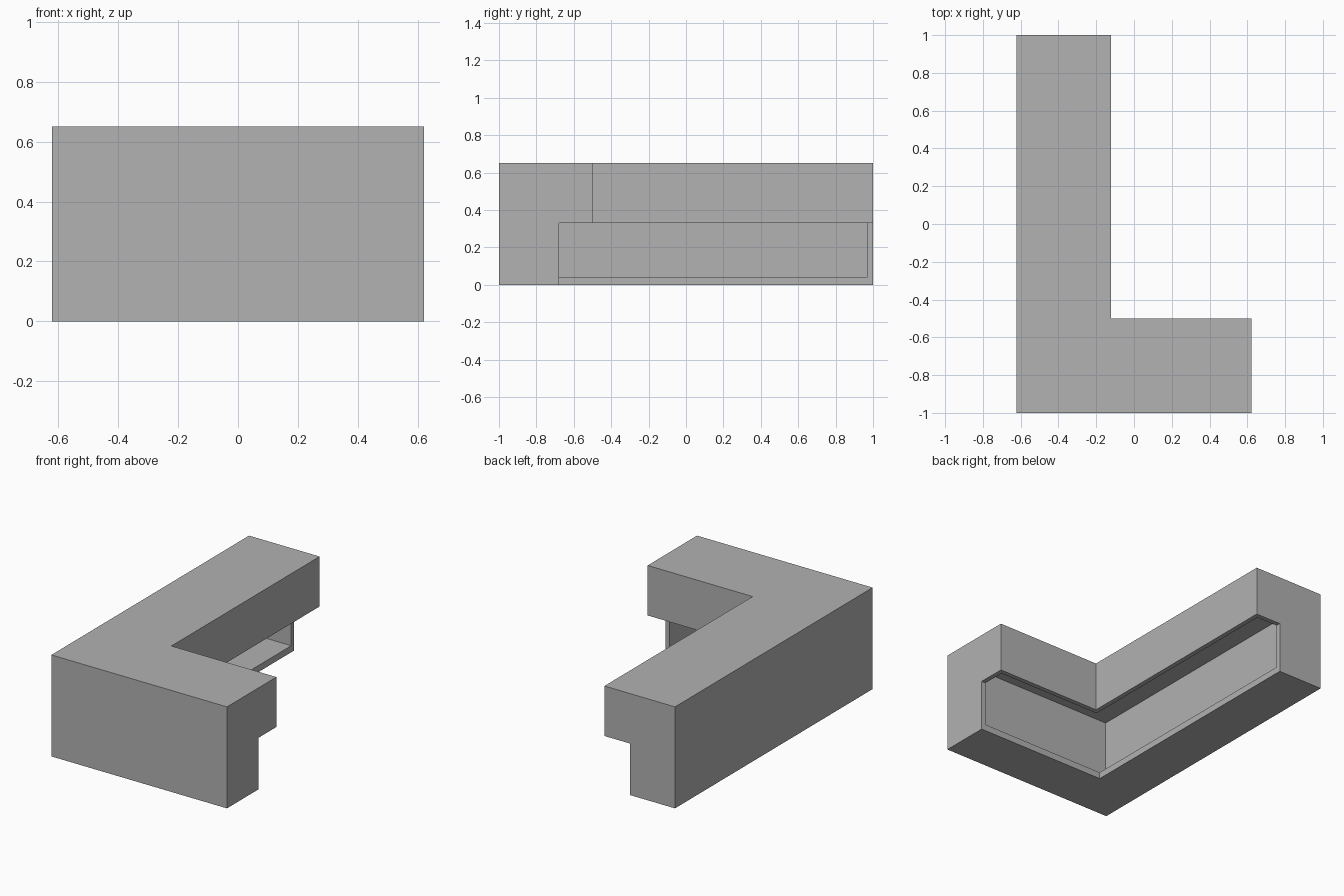
import bpy
import bmesh

if "Cube" in bpy.data.objects:
    bpy.data.objects.remove(bpy.data.objects["Cube"])

HALF_X, HALF_Y = 0.622, 1.0
HEIGHT, DEPTH = 0.65, 0.50
BASE_DEPTH, STEP_Z = 0.32, 0.33
WALL, FLOOR = 0.03, 0.042


def grey_material():
    mat = bpy.data.materials.new("plain_grey")
    colour = (0.445, 0.445, 0.445, 1.0)
    mat.use_nodes = True
    mat.diffuse_color = colour
    mat.node_tree.nodes["Principled BSDF"].inputs["Base Color"].default_value = colour
    return mat


def sweep_corner(name, profile, end_inset, mat):
    """Sweep a (depth, height) profile around the mitred L, from the short end to the long end."""
    bm = bmesh.new()
    rings = [
        [bm.verts.new((HALF_X - end_inset, d - HALF_Y, z)) for d, z in profile],
        [bm.verts.new((d - HALF_X, d - HALF_Y, z)) for d, z in profile],
        [bm.verts.new((d - HALF_X, HALF_Y - end_inset, z)) for d, z in profile],
    ]
    n = len(profile)
    for a, b in zip(rings, rings[1:]):
        for i in range(n):
            j = (i + 1) % n
            bm.faces.new((a[i], a[j], b[j], b[i]))
    bm.faces.new(rings[0])
    bm.faces.new(rings[-1])
    bmesh.ops.recalc_face_normals(bm, faces=bm.faces)
    mesh = bpy.data.meshes.new(name)
    bm.to_mesh(mesh)
    bm.free()
    mesh.materials.append(mat)
    obj = bpy.data.objects.new(name, mesh)
    bpy.context.collection.objects.link(obj)
    return obj


grey = grey_material()

# Corner counter: stepped body with an overhanging upper half
body = sweep_corner("corner_counter", [
    (0, 0), (BASE_DEPTH, 0), (BASE_DEPTH, STEP_Z),
    (DEPTH, STEP_Z), (DEPTH, HEIGHT), (0, HEIGHT),
], 0, grey)

# Hollow interior, opening on the inner side beneath the overhang
cutter = sweep_corner("interior_cutter", [
    (WALL, FLOOR), (DEPTH - WALL, FLOOR),
    (DEPTH - WALL, HEIGHT - WALL), (WALL, HEIGHT - WALL),
], WALL, grey)
cutter.hide_render = True

hollow = body.modifiers.new("hollow", 'BOOLEAN')
hollow.operation = 'DIFFERENCE'
hollow.solver = 'EXACT'
hollow.object = cutter

# Bake the cut and drop the cutter
bpy.context.view_layer.update()
bpy.context.view_layer.objects.active = body
bpy.ops.object.modifier_apply(modifier=hollow.name)
bpy.data.objects.remove(cutter)
